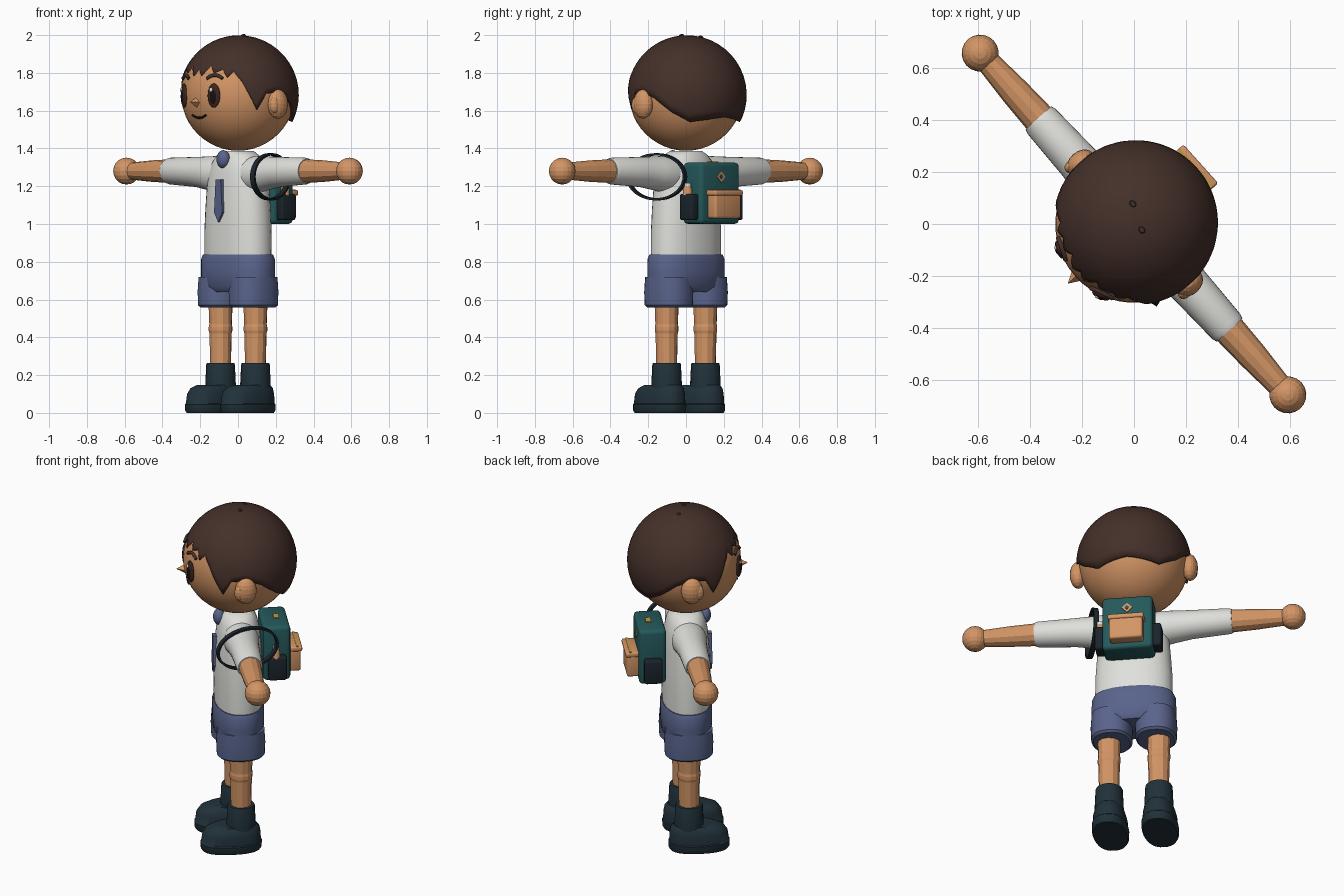
import bpy, bmesh, math
from mathutils import Matrix, Vector

if "Cube" in bpy.data.objects:
    bpy.data.objects.remove(bpy.data.objects["Cube"])

TURN = math.radians(-48)          # whole figure is turned about z
HEAD = Vector((0, 0, 1.69))
HEAD_R = 0.302


def material(name, *rgb):
    m = bpy.data.materials.new(name)
    m.use_nodes = True
    m.diffuse_color = (*rgb, 1)
    m.node_tree.nodes["Principled BSDF"].inputs["Base Color"].default_value = (*rgb, 1)
    return m


skin = material("skin_tan", .65, .30, .13)
hair_brown = material("hair_brown", .058, .029, .022)
white = material("shirt_white", .74, .74, .71)
blue = material("shorts_blue", .10, .127, .26)
navy = material("shoe_navy", .015, .031, .042)
teal = material("pack_teal", .018, .10, .105)
dark = material("strap_dark", .011, .018, .025)
gold = material("trim_gold", .50, .33, .06)
eye_brown = material("eye_brown", .045, .017, .013)
black = material("ink_black", .008, .005, .005)


def finish(name, bm, mat, smooth=True):
    bmesh.ops.recalc_face_normals(bm, faces=bm.faces)
    me = bpy.data.meshes.new(name)
    bm.to_mesh(me)
    bm.free()
    me.materials.append(mat)
    if smooth:
        for p in me.polygons:
            p.use_smooth = True
        me.set_sharp_from_angle(angle=math.radians(40))
    ob = bpy.data.objects.new(name, me)
    ob.rotation_euler.z = TURN
    bpy.context.collection.objects.link(ob)
    return ob


def loft(name, sections, mat, axis="z", sides=32, power=2.0, smooth=True):
    """Rings of (centre, radius_a, radius_b) joined into a closed tube."""
    bm = bmesh.new()
    rings = []
    for c, a, b in sections:
        ring = []
        for i in range(sides):
            t = 2 * math.pi * i / sides
            u, v = (math.copysign(abs(f) ** (2 / power), f) for f in (math.cos(t), math.sin(t)))
            off = (a * u, b * v, 0) if axis == "z" else (0, a * u, b * v)
            ring.append(bm.verts.new(Vector(c) + Vector(off)))
        rings.append(ring)
    for r, s in zip(rings, rings[1:]):
        for i in range(sides):
            j = (i + 1) % sides
            bm.faces.new((r[i], r[j], s[j], s[i]))
    bm.faces.new(rings[0])
    bm.faces.new(rings[-1])
    return finish(name, bm, mat, smooth)


def ball(name, loc, radii, mat, az=0, segs=24, smooth=True):
    bm = bmesh.new()
    m = Matrix.Translation(loc) @ Matrix.Rotation(az, 4, "Z") @ Matrix.Diagonal((*radii, 1))
    bmesh.ops.create_uvsphere(bm, u_segments=segs, v_segments=segs // 2, radius=1, matrix=m)
    return finish(name, bm, mat, smooth)


def box(name, loc, size, mat, bevel=0.0, tilt=0):
    bm = bmesh.new()
    m = Matrix.Translation(loc) @ Matrix.Rotation(tilt, 4, "Y") @ Matrix.Diagonal((*size, 1))
    bmesh.ops.create_cube(bm, size=1, matrix=m)
    if bevel:
        bmesh.ops.bevel(bm, geom=bm.edges[:], offset=bevel, segments=3, profile=.5, affect="EDGES")
    return finish(name, bm, mat)


def on_head(deg, z, lift=0.0):
    """Point on the head at an angle from the front and a height."""
    r = math.sqrt(max(HEAD_R ** 2 - (z - HEAD.z) ** 2, 0)) + lift
    a = math.radians(deg)
    return Vector((r * math.sin(a), -r * math.cos(a), z))


def stroke(name, points, thickness, mat):
    cu = bpy.data.curves.new(name, "CURVE")
    cu.dimensions = "3D"
    cu.bevel_depth = thickness
    cu.bevel_resolution = 2
    cu.use_fill_caps = True
    sp = cu.splines.new("POLY")
    sp.points.add(len(points) - 1)
    for p, co in zip(sp.points, points):
        p.co = (*co, 1)
    cu.materials.append(mat)
    ob = bpy.data.objects.new(name, cu)
    ob.rotation_euler.z = TURN
    bpy.context.collection.objects.link(ob)


# Head, nose and mouth
ball("head", HEAD, (HEAD_R,) * 3, skin, segs=48)
bm = bmesh.new()
bmesh.ops.create_cone(bm, cap_ends=True, segments=4, radius1=.034, radius2=0, depth=.06,
                      matrix=Matrix.Translation((0, -.312, 1.645)) @ Matrix.Rotation(math.pi / 2, 4, "X"))
finish("nose", bm, skin, False)
stroke("mouth", [on_head(d, 1.562 + .00012 * d * d, .002) for d in range(-11, 12, 2)], .006, black)

# Hair cap with a jagged fringe: (degrees from front, height), mirrored
HAIRLINE = [(0, 1.82), (6, 1.785), (15, 1.84), (21, 1.80), (30, 1.82), (36, 1.775), (42, 1.81),
            (51, 1.755), (66, 1.605), (75, 1.69), (90, 1.70), (105, 1.665), (123, 1.59),
            (141, 1.54), (165, 1.555), (180, 1.565)]


def hairline(deg):
    for (a, za), (b, zb) in zip(HAIRLINE, HAIRLINE[1:]):
        if deg <= b:
            return za + (zb - za) * (deg - a) / (b - a)


bm = bmesh.new()
centre, radius, rows, columns = Vector((0, .008, 1.683)), .316, 14, 120
top = bm.verts.new(centre + Vector((0, 0, radius)))
cols = []
for i in range(columns):
    deg = i * 360 / columns
    a = math.radians(deg)
    low = math.acos((hairline(min(deg, 360 - deg)) - centre.z) / radius)
    cols.append([bm.verts.new(centre + radius * Vector((math.sin(p) * math.sin(a),
                 -math.sin(p) * math.cos(a), math.cos(p))))
                 for p in (low * (1 - k / rows) for k in range(rows))])
for c, d in zip(cols, cols[1:] + cols[:1]):
    for k in range(rows - 1):
        bm.faces.new((c[k], d[k], d[k + 1], c[k + 1]))
    bm.faces.new((c[-1], d[-1], top))
hair = finish("hair", bm, hair_brown)
shell = hair.modifiers.new("thickness", "SOLIDIFY")
shell.thickness = .022
shell.offset = -1
for n, loc in enumerate([(-.06, .048, 1.99), (.037, .007, 1.998)]):
    ball("hair_tuft_%d" % n, loc, (.016, .012, .008), hair_brown, segs=8)

# Torso, shorts and tie
loft("shirt", [((0, 0, z), a, b) for z, a, b in
               [(.83, .215, .13), (.95, .214, .132), (1.08, .205, .13), (1.18, .197, .125),
                (1.27, .185, .118), (1.33, .155, .106), (1.365, .125, .092), (1.387, .09, .07)]],
     white, power=2.2)
loft("shorts", [((0, 0, z), a, b) for z, a, b in
                [(.64, .15, .115), (.67, .232, .137), (.75, .235, .14), (.815, .232, .14),
                 (.838, .222, .133)]], blue, power=2.3)
ball("tie_knot", (0, -.105, 1.343), (.04, .033, .048), blue)
bm = bmesh.new()
outline = [(-.02, 1.235), (.02, 1.235), (.032, 1.06), (0, 1.01), (-.032, 1.06)]
front, back = ([bm.verts.new((x, y, z)) for x, z in outline] for y in (-.142, -.12))
bm.faces.new(front)
bm.faces.new(back)
for i in range(len(outline)):
    j = (i + 1) % len(outline)
    bm.faces.new((front[i], front[j], back[j], back[i]))
finish("tie_blade", bm, blue, False)

# Mirrored parts
for side, s in (("left", 1), ("right", -1)):
    eye = on_head(s * 23, 1.68)
    az = math.radians(s * 23)
    ball(side + "_eye", eye, (.036, .014, .064), eye_brown, az)
    ball(side + "_pupil", on_head(s * 23, 1.675, .007), (.021, .01, .042), black, az)
    ball(side + "_eye_glint", on_head(s * 23 - 2, 1.71, .012), (.009, .006, .012), white, az, 12)
    stroke(side + "_brow", [on_head(s * 23 + d, 1.788 - .00022 * d * d, .005) for d in range(-9, 10, 3)],
           .009, hair_brown)
    ball(side + "_ear", (s * .31, .005, 1.635), (.045, .06, .078), skin, segs=20, smooth=False)
    ball(side + "_inner_ear", (s * .325, -.03, 1.63), (.024, .03, .045), skin, segs=14, smooth=False)

    loft(side + "_sleeve", [((s * x, 0, z), a, b) for x, z, a, b in
                            [(.06, 1.265, .085, .085), (.16, 1.262, .098, .098), (.22, 1.268, .09, .09),
                             (.32, 1.275, .08, .08), (.53, 1.28, .072, .071), (.548, 1.28, .066, .065)]],
         white, axis="x")
    loft(side + "_forearm", [((s * x, 0, 1.28), r, r) for x, r in [(.5, .064), (.68, .057), (.86, .044)]],
         skin, axis="x", sides=12, smooth=False)
    ball(side + "_hand", (s * .882, 0, 1.28), (.071,) * 3, skin, segs=20, smooth=False)

    loft(side + "_shorts_leg", [((s * .123, 0, z), a, b) for z, a, b in
                                [(.558, .1, .12), (.57, .112, .132), (.64, .115, .135), (.72, .11, .13)]],
         blue, power=2.3)
    loft(side + "_leg", [((s * .138, 0, z), r, r) for z, r in
                         [(.2, .055), (.42, .06), (.435, .064), (.455, .064), (.47, .061), (.65, .068)]],
         skin, sides=12, smooth=False)

    loft(side + "_shoe", [((s * .138, y, z), a, b) for z, y, a, b in
                          [(0, -.055, .092, .16), (.012, -.055, .099, .168), (.045, -.055, .1, .17),
                           (.05, -.055, .095, .165), (.1, -.053, .092, .16), (.13, -.045, .084, .146),
                           (.148, -.03, .07, .115)]], navy, power=2.3)
    loft(side + "_boot_shaft", [((s * .138, 0, z), r, r) for z, r in
                                [(.1, .082), (.15, .081), (.255, .076), (.265, .072)]],
         navy, sides=16)
    box(side + "_pack_side_pocket", (s * .157, .2, 1.09), (.055, .1, .14), dark, .012)

# Backpack with pocket, badge and bottle
box("backpack", (0, .2, 1.163), (.28, .15, .325), teal, .022)
box("pack_front_pocket", (0, .3, 1.105), (.185, .075, .15), skin, .012)
box("pack_pocket_flap", (0, .305, 1.165), (.2, .08, .03), skin, .01)
box("pack_pocket_trim", (0, .318, 1.18), (.19, .012, .006), gold)
box("pack_top_buckle", (0, .21, 1.327), (.055, .03, .008), gold)
box("pack_badge", (0, .276, 1.25), (.042, .008, .042), skin, 0, math.pi / 4)
box("pack_badge_centre", (0, .279, 1.25), (.018, .008, .018), teal, 0, math.pi / 4)
loft("bottle", [((.16, .19, z), r, r) for z, r in [(1.05, .024), (1.185, .024), (1.2, .017)]], skin, sides=16)
loft("bottle_cap", [((.16, .19, z), .018, .018) for z in (1.195, 1.217)], white, sides=16)

# Strap looped round the left shoulder
bm = bmesh.new()
spin, segs = Matrix.Rotation(math.radians(16), 3, "Z"), 40
loop = []
for i in range(segs):
    t = 2 * math.pi * i / segs
    loop.append([bm.verts.new(Vector((.23, .024, 1.25)) + spin @ Vector(
        (w, (.182 + g) * math.cos(t), (.125 + g) * math.sin(t))))
        for w, g in ((-.014, 0), (.014, 0), (.014, -.012), (-.014, -.012))])
for p, q in zip(loop, loop[1:] + loop[:1]):
    for k in range(4):
        bm.faces.new((p[k], p[(k + 1) % 4], q[(k + 1) % 4], q[k]))
finish("shoulder_strap", bm, dark)
